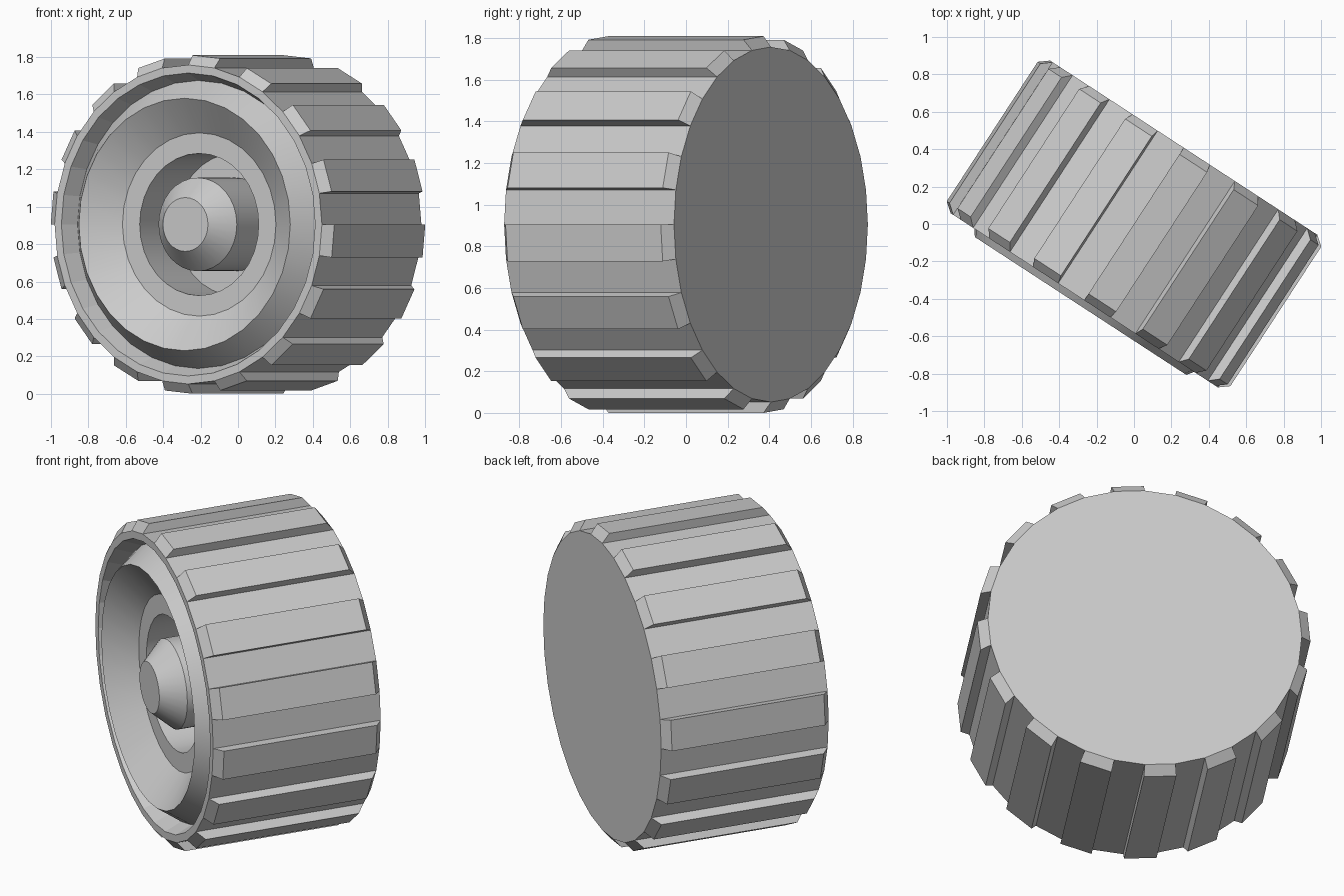
import bpy, bmesh, math

if "Cube" in bpy.data.objects:
    bpy.data.objects.remove(bpy.data.objects["Cube"])

SIDES = 32
TURN = math.radians(-33.1)   # wheel is turned about the vertical
R_TREAD, R_TYRE = 0.905, 0.853
HALF = 0.487                 # half the tyre width


def point(r, y, i):
    t = 2 * math.pi * i / SIDES
    return (r * math.cos(t), y, r * math.sin(t))


def finish(name, bm, smooth):
    mesh = bpy.data.meshes.new(name)
    bm.to_mesh(mesh)
    bm.free()
    ob = bpy.data.objects.new(name, mesh)
    bpy.context.collection.objects.link(ob)
    ob.rotation_euler.z = TURN
    ob.location.z = R_TREAD
    if smooth:
        bpy.ops.object.select_all(action='DESELECT')
        bpy.context.view_layer.objects.active = ob
        ob.select_set(True)
        bpy.ops.object.shade_smooth_by_angle(angle=math.radians(30))
    return ob


def lathe(name, profile, cap_start=False, cap_end=False, smooth=True):
    """Spin (radius, y) points, listed from back to front, about the y axis."""
    bm = bmesh.new()
    rings = [[bm.verts.new(point(r, y, i)) for i in range(SIDES)] for r, y in profile]
    for a, b in zip(rings, rings[1:]):
        for i in range(SIDES):
            j = (i + 1) % SIDES
            bm.faces.new((a[i], a[j], b[j], b[i]))
    if cap_start:
        bm.faces.new(rings[0])
    if cap_end:
        bm.faces.new(rings[-1][::-1])
    bm.normal_update()
    # caps must face away along the axis: back +y, front -y
    for f in bm.faces:
        if len(f.verts) == SIDES:
            want = 1 if (cap_start and rings[0][0] in f.verts) else -1
            if f.normal.y * want < 0:
                f.normal_flip()
    return finish(name, bm, smooth)


# tyre body with flat back and narrow front lip
lathe("tyre", [(R_TYRE, HALF), (R_TYRE, -HALF), (0.81, -HALF), (0.77, -0.39)],
      cap_start=True, smooth=False)

# wheel rim: raised ring, bowl, flat ring and axle recess
lathe("rim", [(0.77, -0.39), (0.675, -0.523), (0.49, -0.38), (0.38, -0.38), (0.38, -0.03)],
      cap_end=True)

# axle with tapered tip
lathe("axle", [(0.25, -0.03), (0.25, -0.395), (0.144, -0.515)], cap_end=True)

# tread blocks on every second side, with bevelled ends
bm = bmesh.new()
TOP = 0.445
for i in range(-1, SIDES - 1, 2):
    low = [bm.verts.new(point(R_TYRE, y, k)) for y, k in
           ((-HALF, i), (-HALF, i + 1), (HALF, i + 1), (HALF, i))]
    top = [bm.verts.new(point(R_TREAD, y, k)) for y, k in
           ((-TOP, i), (-TOP, i + 1), (TOP, i + 1), (TOP, i))]
    bm.faces.new(top)
    bm.faces.new(low[::-1])
    for k in range(4):
        n = (k + 1) % 4
        bm.faces.new((low[k], low[n], top[n], top[k]))
bmesh.ops.recalc_face_normals(bm, faces=bm.faces[:])
# the undersides lie on the tyre, so drop them
bm.faces.ensure_lookup_table()
bmesh.ops.delete(bm, geom=[f for f in bm.faces if all(
    abs(math.hypot(v.co.x, v.co.z) - R_TYRE) < 1e-4 for v in f.verts)], context='FACES_ONLY')
finish("tread_blocks", bm, False)
